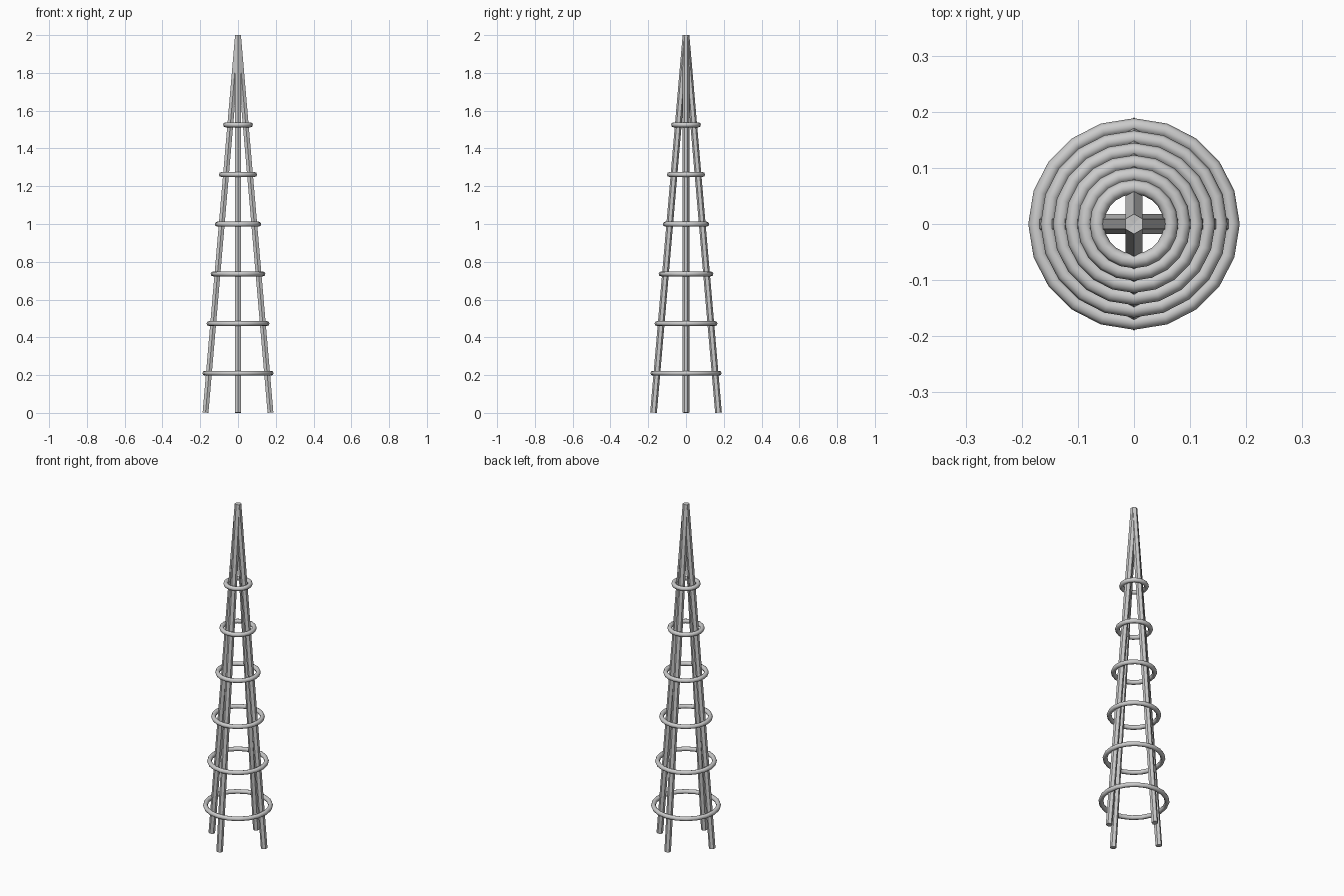
import bpy, math
from mathutils import Vector

if "Cube" in bpy.data.objects:
    bpy.data.objects.remove(bpy.data.objects["Cube"])

POLE_R, BASE_R, HEIGHT = 0.0178, 0.172, 2.0
RINGS = 6


def pole(name, dx, dy):
    # hexagonal cane leaning in to meet the others at the tip
    a = Vector((dx * BASE_R, dy * BASE_R, 0.0014))
    b = Vector((0, 0, HEIGHT - 0.0014))
    lean = math.atan2(BASE_R, HEIGHT)
    bpy.ops.mesh.primitive_cylinder_add(
        vertices=6, radius=POLE_R, depth=(b - a).length,
        location=(a + b) / 2, rotation=(dy * lean, -dx * lean, 0))
    bpy.context.object.name = name


def ring(name, radius, z, tube):
    # round hoop: four-point circle curve with a round bevel
    bpy.ops.curve.primitive_bezier_circle_add(radius=radius, location=(0, 0, z))
    ob = bpy.context.object
    ob.name = name
    ob.data.resolution_u = 5
    ob.data.bevel_depth = tube
    ob.data.bevel_resolution = 2
    bpy.ops.object.convert(target='MESH')
    bpy.ops.object.shade_smooth_by_angle(angle=math.radians(50))


# Four poles
for side, dx, dy in (("right", 1, 0), ("left", -1, 0), ("front", 0, -1), ("back", 0, 1)):
    pole(side + "_pole", dx, dy)

# Hoops shrinking towards the tip
for i in range(RINGS):
    t = i / (RINGS - 1)
    ring(f"hoop_{i + 1}", 0.1755 + (0.066 - 0.1755) * t, 0.21 + 1.315 * t, 0.013)
